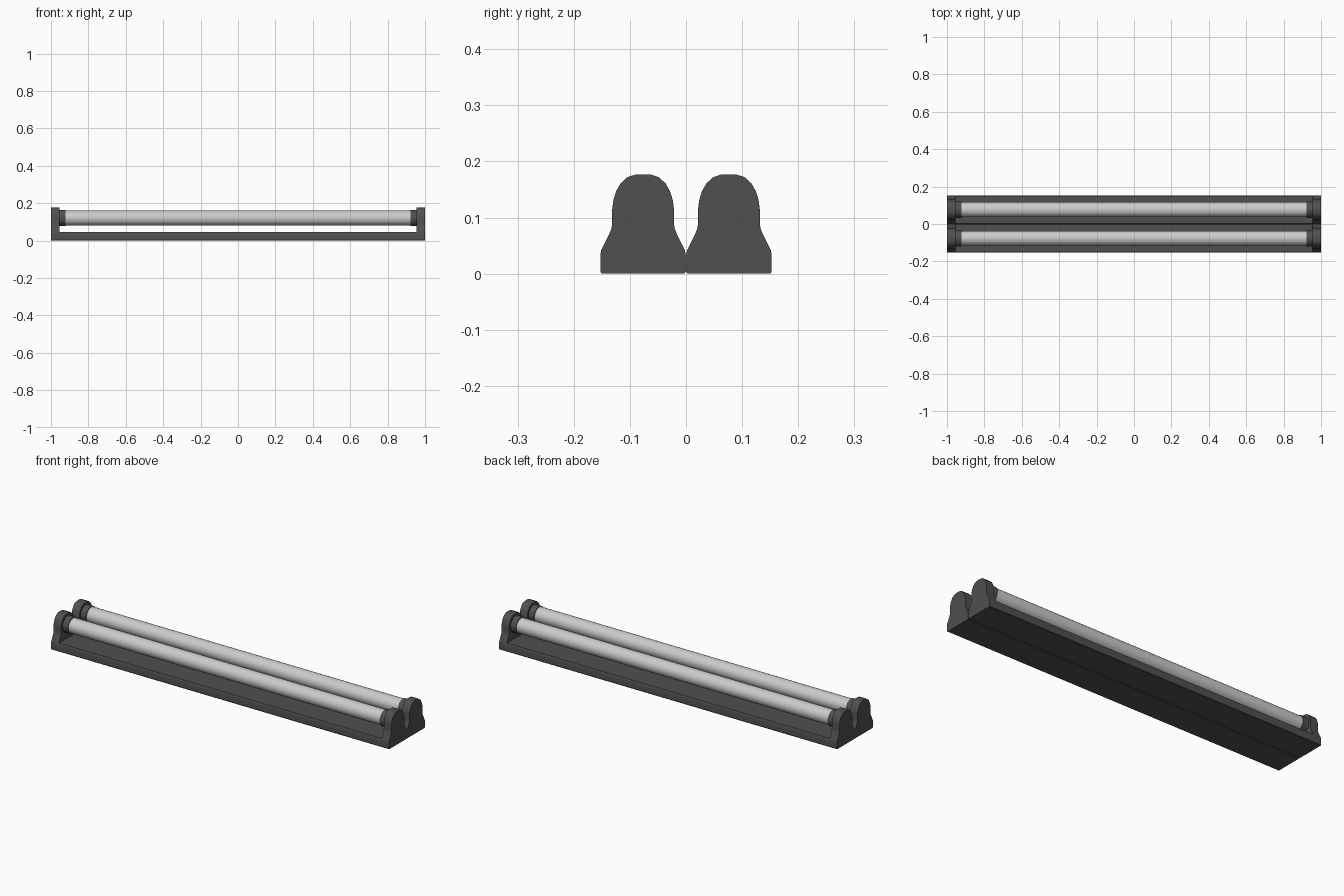
import bpy, bmesh, math

if "Cube" in bpy.data.objects:
    bpy.data.objects.remove(bpy.data.objects["Cube"])

def material(name, v):
    m = bpy.data.materials.new(name)
    m.diffuse_color = (v, v, v, 1)
    m.use_nodes = True
    m.node_tree.nodes["Principled BSDF"].inputs["Base Color"].default_value = m.diffuse_color
    return m

DARK = material("dark_housing", 0.08)
LIGHT = material("tube_grey", 0.6)
CENTRE = 0.0765      # y offset of each lamp
TUBE_Z = 0.12

# half outline of the end bracket: (half width, z)
BRACKET = [(0.0735, 0), (0.0763, 0.003), (0.0763, 0.033), (0.0745, 0.042),
           (0.061, 0.069), (0.0565, 0.08), (0.055, 0.09), (0.055, 0.115),
           (0.053, 0.131), (0.048, 0.147), (0.040, 0.161), (0.028, 0.172),
           (0.014, 0.1765)]
# half outline of the base bar: the same foot, cut flat
BASE = BRACKET[:4] + [(0.0728, 0.045)]

def finish(ob, mat):
    ob.data.materials.append(mat)
    bpy.context.view_layer.objects.active = ob
    bpy.ops.object.select_all(action='DESELECT')
    ob.select_set(True)
    bpy.ops.object.shade_smooth_by_angle(angle=math.radians(35))

def extrude_profile(name, half, x0, x1, y):
    """Mirror a half outline and extrude it along x."""
    outline = half + [(-w, z) for w, z in reversed(half)]
    bm = bmesh.new()
    face = bm.faces.new([bm.verts.new((x0, y + w, z)) for w, z in outline])
    ext = bmesh.ops.extrude_face_region(bm, geom=[face])
    verts = [v for v in ext["geom"] if isinstance(v, bmesh.types.BMVert)]
    bmesh.ops.translate(bm, verts=verts, vec=(x1 - x0, 0, 0))
    bmesh.ops.recalc_face_normals(bm, faces=bm.faces)
    me = bpy.data.meshes.new(name)
    bm.to_mesh(me)
    bm.free()
    ob = bpy.data.objects.new(name, me)
    bpy.context.collection.objects.link(ob)
    finish(ob, DARK)

def rod(name, x0, x1, r, y, mat):
    """Round bar along x."""
    bpy.ops.mesh.primitive_cylinder_add(
        vertices=32, radius=r, depth=x1 - x0,
        location=((x0 + x1) / 2, y, TUBE_Z), rotation=(0, math.pi / 2, 0))
    ob = bpy.context.object
    ob.name = name
    finish(ob, mat)

for label, y in (("front", -CENTRE), ("back", CENTRE)):
    # base bar and lamp tube
    extrude_profile(label + "_base_bar", BASE, -0.957, 0.957, y)
    rod(label + "_tube", -0.93, 0.93, 0.04, y, LIGHT)
    # end brackets and tube sockets
    for side, s in (("left", -1), ("right", 1)):
        extrude_profile(f"{label}_{side}_bracket", BRACKET, s * 0.955, s * 1.0, y)
        a, b = sorted((s * 0.922, s * 0.957))
        rod(f"{label}_{side}_socket", a, b, 0.0435, y, DARK)
